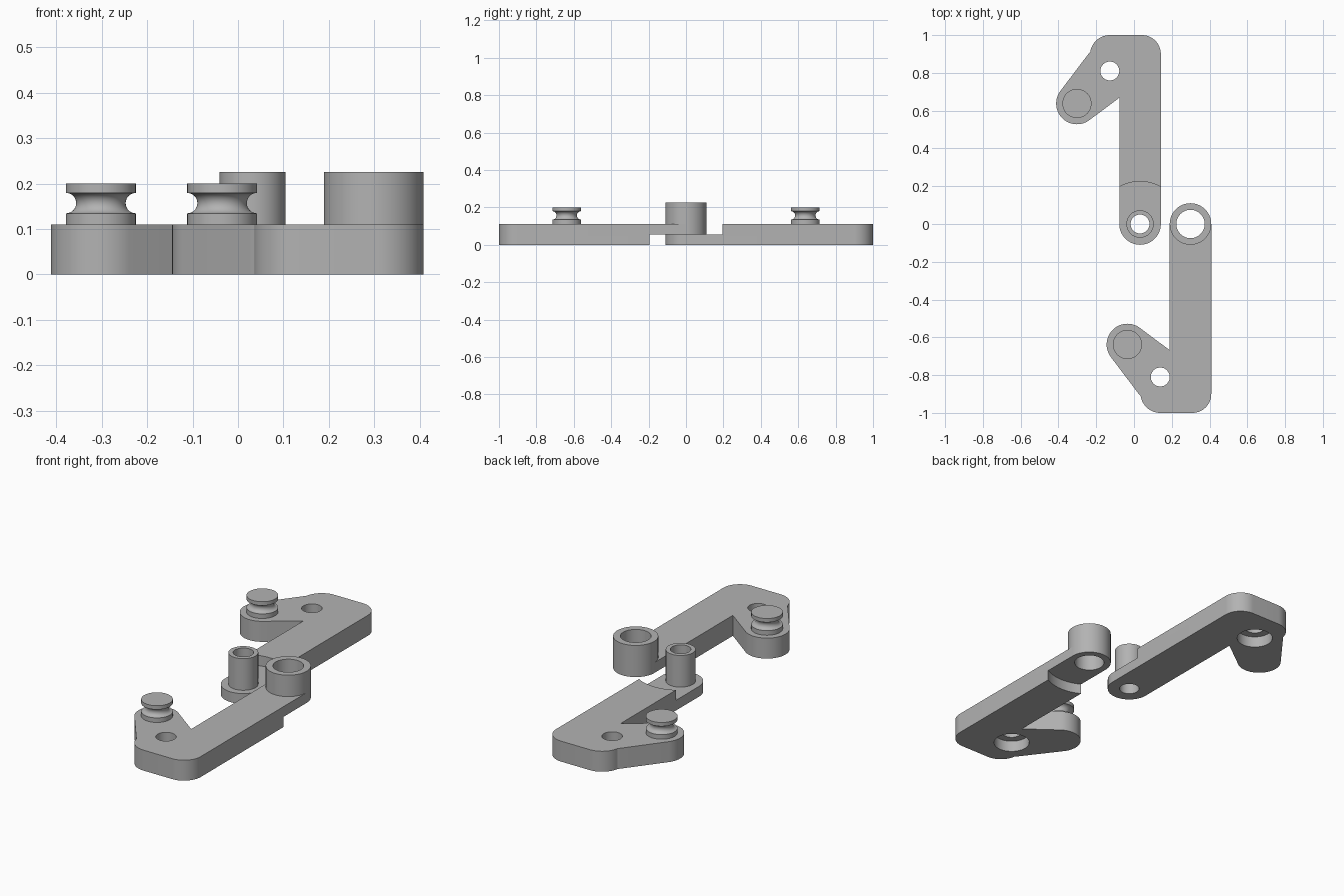
import bpy, bmesh
from math import sin, cos, pi, radians
from mathutils import Matrix

if "Cube" in bpy.data.objects:
    bpy.data.objects.remove(bpy.data.objects["Cube"])

grey = bpy.data.materials.new("plain grey")
grey.use_nodes = True
grey.diffuse_color = (0.45, 0.45, 0.45, 1)
grey.node_tree.nodes["Principled BSDF"].inputs["Base Color"].default_value = (0.45, 0.45, 0.45, 1)

THICK, HALF, TOP = 0.11, 0.055, 0.225
WIDTH_R = 0.11
POST, EYE = (-0.334, -0.638), (-0.16, -0.81)   # relative to the pivot


def finish(name, bm):
    bmesh.ops.recalc_face_normals(bm, faces=bm.faces)
    mesh = bpy.data.meshes.new(name)
    bm.to_mesh(mesh)
    bm.free()
    mesh.materials.append(grey)
    obj = bpy.data.objects.new(name, mesh)
    bpy.context.collection.objects.link(obj)
    return obj


def activate(obj):
    bpy.ops.object.select_all(action='DESELECT')
    obj.select_set(True)
    bpy.context.view_layer.objects.active = obj


def smooth(obj):
    activate(obj)
    bpy.ops.object.shade_smooth_by_angle(angle=radians(30))


def arc(center, r, a0, a1):
    n = max(2, int(abs(a1 - a0) / 5))
    angles = [radians(a0 + (a1 - a0) * i / n) for i in range(n + 1)]
    return [(center[0] + r * cos(a), center[1] + r * sin(a)) for a in angles]


def lathe(name, profile, x, y, segments=72):
    """Spin (radius, height) points around a vertical axis."""
    bm = bmesh.new()
    verts = [bm.verts.new((r, 0, z)) for r, z in profile]
    edges = [bm.edges.new(pair) for pair in zip(verts, verts[1:])]
    bmesh.ops.spin(bm, geom=verts + edges, axis=(0, 0, 1), cent=(0, 0, 0),
                   angle=2 * pi, steps=segments)
    bmesh.ops.remove_doubles(bm, verts=bm.verts, dist=1e-5)
    bmesh.ops.translate(bm, verts=bm.verts, vec=(x, y, 0))
    obj = finish(name, bm)
    smooth(obj)
    return obj


def cut(target, x, y, r, z0, z1):
    """Bore a round hole or recess."""
    bm = bmesh.new()
    bmesh.ops.create_cone(bm, cap_ends=True, segments=72, radius1=r, radius2=r, depth=z1 - z0,
                          matrix=Matrix.Translation((x, y, (z0 + z1) / 2)))
    cutter = finish("cutter", bm)
    cutter.hide_render = True
    activate(target)
    mod = target.modifiers.new("bore", 'BOOLEAN')
    mod.operation, mod.solver, mod.object = 'DIFFERENCE', 'EXACT', cutter
    bpy.ops.object.modifier_apply(modifier=mod.name)
    bpy.data.objects.remove(cutter)


def lever(side, px, flip, bore, boss_r, recess):
    # Hooked arm outline: pivot end, inner corner, post end, eye bulge, elbow
    outline = arc((0, 0), WIDTH_R, 0, 180) + [(-WIDTH_R, -0.668)]
    outline += arc(POST, WIDTH_R, 55, 218)
    outline += arc(EYE, 0.145, 218, 224)
    outline += arc((-0.16, -0.895), 0.105, 189, 270)
    outline += arc((0.01, -0.9), 0.1, 270, 360)
    bm = bmesh.new()
    face = bm.faces.new([bm.verts.new((px + x, flip * y, 0)) for x, y in outline])
    top = bmesh.ops.extrude_face_region(bm, geom=[face])["geom"]
    bmesh.ops.translate(bm, vec=(0, 0, THICK),
                        verts=[v for v in top if isinstance(v, bmesh.types.BMVert)])
    arm = finish(side + "_arm", bm)

    # Half-lap recess, pivot bore and counterbored eye
    cut(arm, px, 0, 0.225, *recess)
    cut(arm, px, 0, bore, -0.1, 0.3)
    ex, ey = px + EYE[0], flip * EYE[1]
    cut(arm, ex, ey, 0.05, -0.1, 0.3)
    cut(arm, ex, ey, 0.09, -0.1, 0.06)
    smooth(arm)

    # Pivot sleeve standing on the arm
    base = HALF if recess[1] > THICK else THICK
    lathe(side + "_pivot_sleeve",
          [(boss_r, base), (boss_r, TOP), (bore, TOP), (bore, base)], px, 0)

    # Grooved post
    r, g = 0.077, 0.0225
    groove = [(r - g * sin(pi * i / 16), 0.157 - g * cos(pi * i / 16)) for i in range(17)]
    lathe(side + "_grooved_post", [(r, THICK)] + groove + [(r, 0.2), (0, 0.2)],
          px + POST[0], flip * POST[1])


lever("front", 0.299, 1, 0.075, WIDTH_R, (-0.1, HALF))
lever("back", 0.032, -1, 0.05, 0.0725, (HALF, 0.3))
